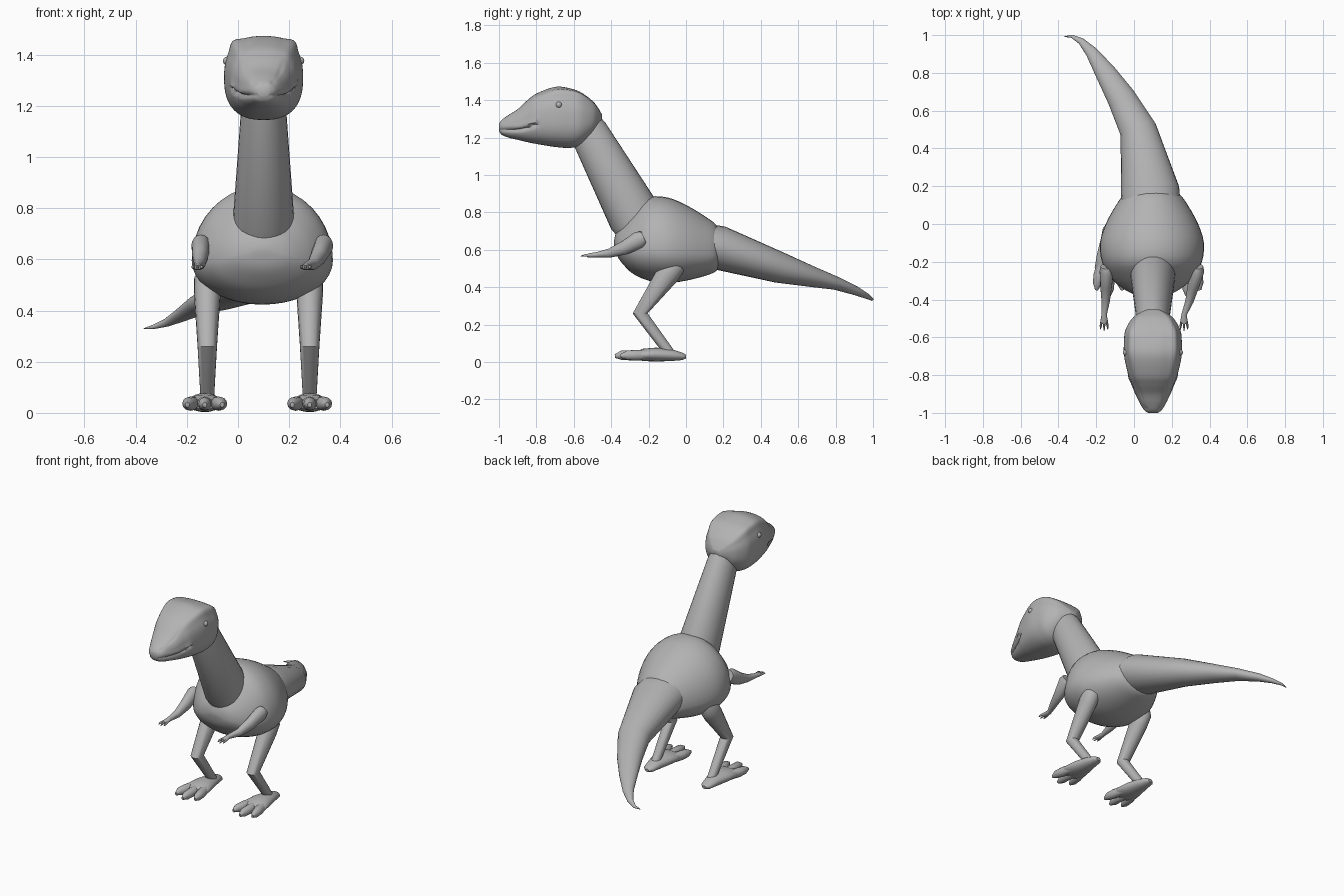
import bpy, bmesh, math
from mathutils import Vector

CX = 0.1  # centre line of the body
grey = bpy.data.materials.new("plain grey")
grey.diffuse_color = (0.45, 0.45, 0.45, 1)


def skin(name, rings):
    """Join rings of points into a closed, smooth mesh."""
    bm = bmesh.new()
    vs = [[bm.verts.new(p) for p in r] for r in rings]
    n = len(rings[0])
    for a, b in zip(vs, vs[1:]):
        for i in range(n):
            j = (i + 1) % n
            bm.faces.new((a[i], a[j], b[j], b[i]))
    bm.faces.new(vs[0])
    bm.faces.new(vs[-1])
    bmesh.ops.recalc_face_normals(bm, faces=bm.faces)
    me = bpy.data.meshes.new(name)
    bm.to_mesh(me)
    bm.free()
    me.materials.append(grey)
    ob = bpy.data.objects.new(name, me)
    bpy.context.collection.objects.link(ob)
    bpy.context.view_layer.objects.active = ob
    for o in bpy.context.selected_objects:
        o.select_set(False)
    ob.select_set(True)
    bpy.ops.object.shade_smooth_by_angle(angle=math.radians(45))
    return ob


def tube(name, path, n=24):
    """Tube through (x, y, z, side radius, height radius) stations."""
    pts = [Vector(p[:3]) for p in path]
    rings = []
    for i, p in enumerate(path):
        d0 = (pts[i] - pts[max(i - 1, 0)]).normalized()
        d1 = (pts[min(i + 1, len(pts) - 1)] - pts[i]).normalized()
        t = (d0 + d1).normalized()
        side = Vector((1, 0, 0))
        side = (side - t * side.dot(t)).normalized()
        up = side.cross(t)
        rings.append([pts[i] + side * p[3] * math.cos(a) + up * p[4] * math.sin(a)
                      for a in (math.tau * k / n for k in range(n))])
    return skin(name, rings)


def smooth_rows(rows, k):
    """Catmull-Rom interpolation of a short profile table."""
    out = []
    for i in range(len(rows) - 1):
        a, b, c, d = (rows[min(max(i + j, 0), len(rows) - 1)] for j in (-1, 0, 1, 2))
        for s in range(k):
            t = s / k
            out.append([0.5 * (2 * q + (r - p) * t + (2 * p - 5 * q + 4 * r - u) * t * t
                               + (3 * q - p - 3 * r + u) * t ** 3)
                        for p, q, r, u in zip(a, b, c, d)])
    return out + [list(rows[-1])]


def power(v, p):
    return math.copysign(abs(v) ** (2 / p), v)


def bump(v, w):
    return math.exp(-(v / w) ** 2)


# Body: egg-shaped sections along y (y, bottom, top, half width)
body = [(-0.385, 0.63, 0.65, 0.02), (-0.37, 0.57, 0.70, 0.10), (-0.33, 0.515, 0.75, 0.17),
        (-0.28, 0.47, 0.81, 0.22), (-0.2, 0.435, 0.88, 0.265), (-0.1, 0.423, 0.88, 0.275),
        (0, 0.435, 0.84, 0.245), (0.1, 0.46, 0.78, 0.19), (0.16, 0.485, 0.735, 0.145),
        (0.18, 0.52, 0.69, 0.10)]
rings = []
for y, b, t, w in smooth_rows(body, 3):
    zc = b + 0.37 * (t - b)
    ring = []
    for k in range(40):
        a = math.tau * k / 40
        s = math.sin(a)
        ring.append((CX - 0.005 + w * math.cos(a), y, zc + s * (t - zc if s > 0 else zc - b)))
    rings.append(ring)
skin("body", rings)

# Head: boxy sections with brow ridges, mouth groove and nostrils
head = [(-1.0, 1.235, 1.275, 0.025), (-0.985, 1.215, 1.295, 0.045), (-0.95, 1.2, 1.32, 0.066),
        (-0.9, 1.188, 1.352, 0.09), (-0.85, 1.176, 1.398, 0.11), (-0.8, 1.166, 1.435, 0.13),
        (-0.7, 1.15, 1.472, 0.152), (-0.62, 1.145, 1.468, 0.153), (-0.56, 1.16, 1.448, 0.145),
        (-0.5, 1.21, 1.4, 0.11), (-0.47, 1.26, 1.36, 0.07), (-0.45, 1.29, 1.325, 0.025)]
rings = []
for y, b, t, w in smooth_rows(head, 6):
    zc, h = (b + t) / 2, (t - b) / 2
    ring = []
    for k in range(72):
        a = math.tau * k / 72
        x, z = w * power(math.cos(a), 2.5), zc + h * power(math.sin(a), 2.5)
        f = 1
        brow = min(abs(a - 0.85), abs(a - (math.pi - 0.85)))
        f += 0.10 * bump(brow, 0.2) * bump(y + 0.62, 0.22)          # brow ridge
        f -= 0.05 * bump(brow + 0.0, 0.1) * bump(y + 0.9, 0.05)
        f -= 0.05 * bump(a - math.pi / 2, 0.35) * bump(y + 0.55, 0.1)
        lip = 1.24 + 0.9 * max(0, y + 0.9) ** 1.5
        if y < -0.79:                                               # mouth groove
            f -= 0.12 * bump(z - lip, 0.008)
            f += 0.04 * bump(z - lip - 0.02, 0.012)
        f -= 0.1 * bump(z - 1.29, 0.01) * bump(abs(x) - 0.035, 0.012) * bump(y + 0.97, 0.02)
        ring.append((CX + x * f, y, zc + (z - zc) * f))
    rings.append(ring)
skin("head", rings)

# Eyes
for s in (-1, 1):
    bpy.ops.mesh.primitive_uv_sphere_add(segments=16, ring_count=10, radius=0.017,
                                         location=(CX + s * 0.142, -0.68, 1.375))
    eye = bpy.context.object
    eye.name = "eye"
    eye.data.materials.append(grey)
    bpy.ops.object.shade_smooth()

# Neck
tube("neck", [(CX, -0.545, 1.275, 0.075, 0.09), (CX, -0.52, 1.23, 0.085, 0.102),
              (CX, -0.275, 0.78, 0.118, 0.143), (CX, -0.22, 0.68, 0.12, 0.12)], 32)

# Tail, curling toward the left
tube("tail", [(0.09, 0.1, 0.625, 0.155, 0.115), (0.085, 0.18, 0.61, 0.155, 0.118),
              (0.022, 0.5, 0.505, 0.098, 0.083), (-0.068, 0.67, 0.457, 0.076, 0.056),
              (-0.15, 0.8, 0.422, 0.056, 0.036), (-0.225, 0.91, 0.38, 0.033, 0.024),
              (-0.28, 0.968, 0.352, 0.018, 0.015), (-0.33, 0.994, 0.336, 0.009, 0.008),
              (-0.368, 0.992, 0.329, 0.002, 0.002)])

for s, side in ((-1, "left"), (1, "right")):
    # Legs
    lx = 0.08 + s * 0.2
    tube(side + "_leg", [(lx, -0.035, 0.55, 0.03, 0.03), (lx, -0.06, 0.52, 0.052, 0.06),
                         (lx, -0.1, 0.465, 0.052, 0.062), (lx, -0.245, 0.26, 0.038, 0.04),
                         (lx, -0.1, 0.065, 0.027, 0.028), (lx, -0.08, 0.04, 0.026, 0.026)], 20)
    # Feet: flat pad and three fanned toes
    fx = 0.075 + s * 0.205
    tube(side + "_foot", [(fx, 0.0, 0.028, 0.014, 0.01), (fx, -0.02, 0.03, 0.034, 0.02),
                          (fx, -0.08, 0.037, 0.046, 0.032), (fx, -0.16, 0.04, 0.066, 0.037),
                          (fx, -0.23, 0.038, 0.078, 0.033), (fx, -0.265, 0.035, 0.06, 0.02)], 20)
    for d, end in ((-1, -0.35), (0, -0.38), (1, -0.35)):
        tube(side + "_toe", [(fx + d * 0.04, -0.2, 0.038, 0.025, 0.026),
                             (fx + d * 0.055, -0.27, 0.036, 0.029, 0.028),
                             (fx + d * 0.064, end + 0.035, 0.036, 0.024, 0.025),
                             (fx + d * 0.068, end, 0.032, 0.008, 0.01)], 12)
    # Arms: the right one swings inward more than the left
    sx, ex, hx = (-0.145, -0.15, -0.158) if s < 0 else (0.335, 0.293, 0.265)
    tube(side + "_arm", [(sx, -0.225, 0.665, 0.032, 0.035), (sx, -0.25, 0.654, 0.037, 0.047),
                         (sx + (ex - sx) * 0.5, -0.33, 0.61, 0.031, 0.037),
                         (ex, -0.41, 0.582, 0.022, 0.024), (hx, -0.48, 0.573, 0.014, 0.014),
                         (hx, -0.515, 0.57, 0.02, 0.012), (hx, -0.53, 0.569, 0.014, 0.008)], 16)
    for d in (-1, 0, 1):
        tube(side + "_finger", [(hx + d * 0.012, -0.505, 0.571, 0.006, 0.008),
                                (hx + d * 0.018, -0.54, 0.57, 0.006, 0.007),
                                (hx + d * 0.019, -0.565 + 0.008 * abs(d), 0.565, 0.002, 0.002)], 8)
